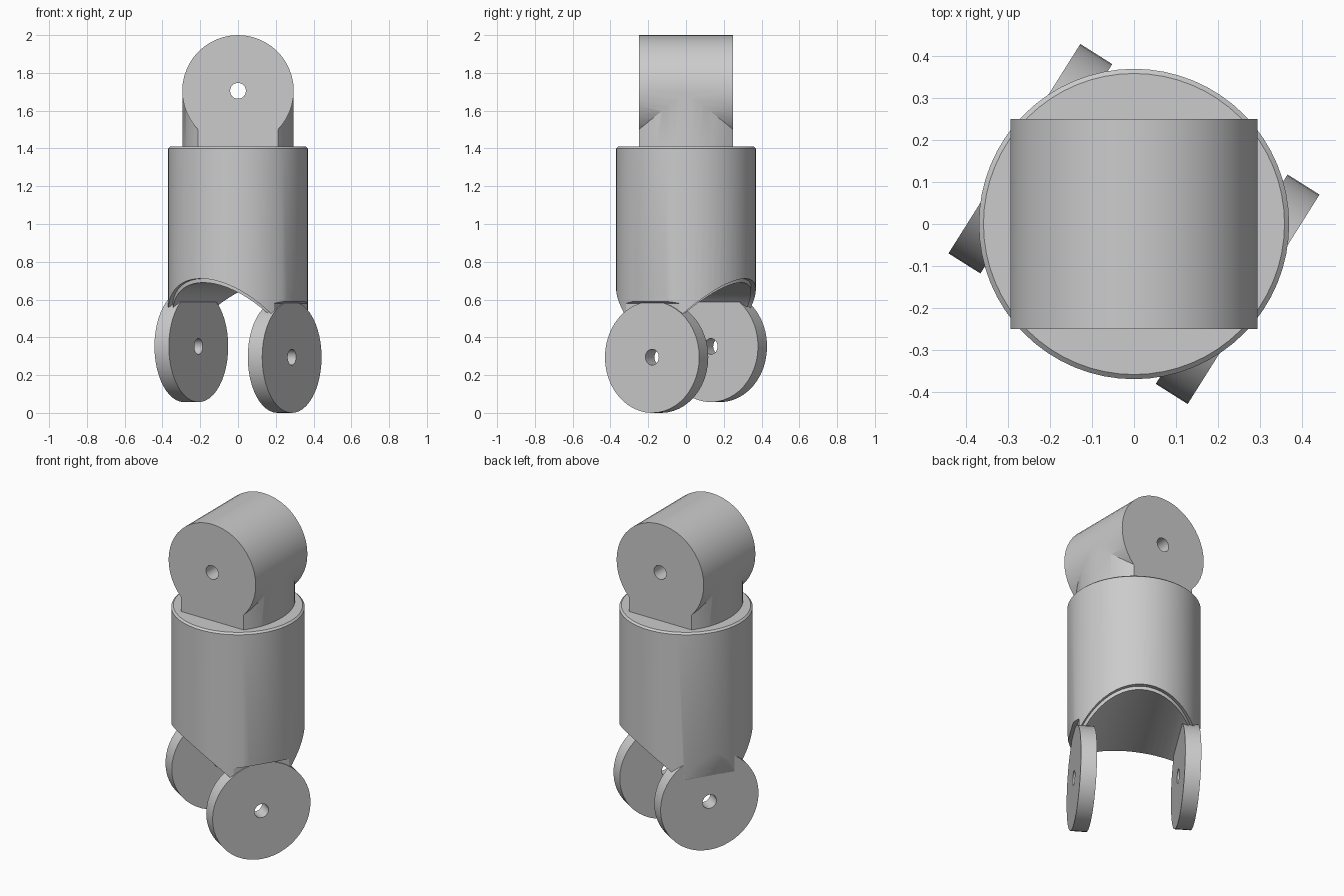
import bpy, bmesh, math
from mathutils import Vector, Matrix

if "Cube" in bpy.data.objects:
    bpy.data.objects.remove(bpy.data.objects["Cube"])

UP = Vector((0, 0, 1))


def frame(axis):
    """Local z runs along a horizontal axis, local y stays vertical."""
    x = UP.cross(axis)
    return Matrix((x, UP, axis)).transposed().to_4x4()


def prism(name, pts, a, b, axis=None, top_scale=None):
    """Extrude a closed 2D outline from a to b, optionally with a small top chamfer."""
    m = frame(axis) if axis else Matrix.Identity(4)
    levels = [(a, 1.0), (b, 1.0)]
    if top_scale:
        levels.append((b + 0.01, top_scale))
    bm = bmesh.new()
    rings = [[bm.verts.new(m @ Vector((x * s, y * s, h))) for x, y in pts] for h, s in levels]
    n = len(pts)
    for lo, hi in zip(rings, rings[1:]):
        for i in range(n):
            j = (i + 1) % n
            bm.faces.new((lo[i], lo[j], hi[j], hi[i]))
    bm.faces.new(rings[0][::-1])
    bm.faces.new(rings[-1])
    bmesh.ops.recalc_face_normals(bm, faces=bm.faces)
    me = bpy.data.meshes.new(name)
    bm.to_mesh(me)
    bm.free()
    ob = bpy.data.objects.new(name, me)
    bpy.context.collection.objects.link(ob)
    return ob


def circle(r, cy=0.0, n=48):
    return [(r * math.cos(2 * math.pi * i / n), cy + r * math.sin(2 * math.pi * i / n)) for i in range(n)]


def boolean(ob, other, op='DIFFERENCE'):
    mod = ob.modifiers.new(op, 'BOOLEAN')
    mod.operation, mod.object, mod.solver = op, other, 'EXACT'
    bpy.context.view_layer.objects.active = ob
    bpy.ops.object.modifier_apply(modifier=mod.name)
    bpy.data.objects.remove(other, do_unlink=True)


def smooth(ob):
    bpy.ops.object.select_all(action='DESELECT')
    ob.select_set(True)
    bpy.context.view_layer.objects.active = ob
    bpy.ops.object.shade_smooth_by_angle(angle=math.radians(25))


# Top barrel with its flat-sided neck and pin hole
Y = Vector((0, 1, 0))
head = prism("top_barrel", circle(0.295, 1.705), -0.25, 0.25, Y)
ys = [-0.25 + 0.5 * i / 16 for i in range(17)]
half = [(0.294 * math.sqrt(1 - (y / 0.36) ** 2), y) for y in ys]
neck = prism("neck", half + [(-x, y) for x, y in reversed(half)], 1.38, 1.70)
boolean(head, neck, 'UNION')
boolean(head, prism("hole", circle(0.042, 1.705, 24), -0.4, 0.4, Y))
smooth(head)

# Direction of the lower pin, turned away from x
ang = math.radians(-32.2)
U = Vector((math.cos(ang), math.sin(ang), 0))
sides = [(U, 0.295, (0.355, 0.59)), (-U, 0.352, (0.337, 0.51))]

# Body sleeve and inner core, each cut by an arch across the bottom
body = prism("body_sleeve", circle(0.37, n=64), 0.45, 1.40, top_scale=0.97)
core = prism("inner_core", circle(0.345, n=64), 0.45, 1.30)
for ob, r in ((body, 0.371), (core, 0.35)):
    boolean(ob, prism("arch", circle(r, 0.34, 64), -0.6, 0.6, U.cross(UP)))
    # Relief cut that lets the outer wall run into each disc
    for d, zc, mid in sides:
        relief = [(0.371, 0.67), (0.5, 0.67), (0.5, 0.2), (0.33, 0.2), (0.33, mid[1] - 0.01), mid]
        boolean(ob, prism("relief", relief, -0.3, 0.3, d.cross(UP)))
    smooth(ob)

# Pair of lower discs with pin holes
for name, (d, zc, mid) in zip(("lower_disc_right", "lower_disc_left"), sides):
    disc = prism(name, circle(0.295, zc), 0.247, 0.337, d)
    boolean(disc, prism("hole", circle(0.042, zc, 24), 0.1, 0.5, d))
    smooth(disc)
